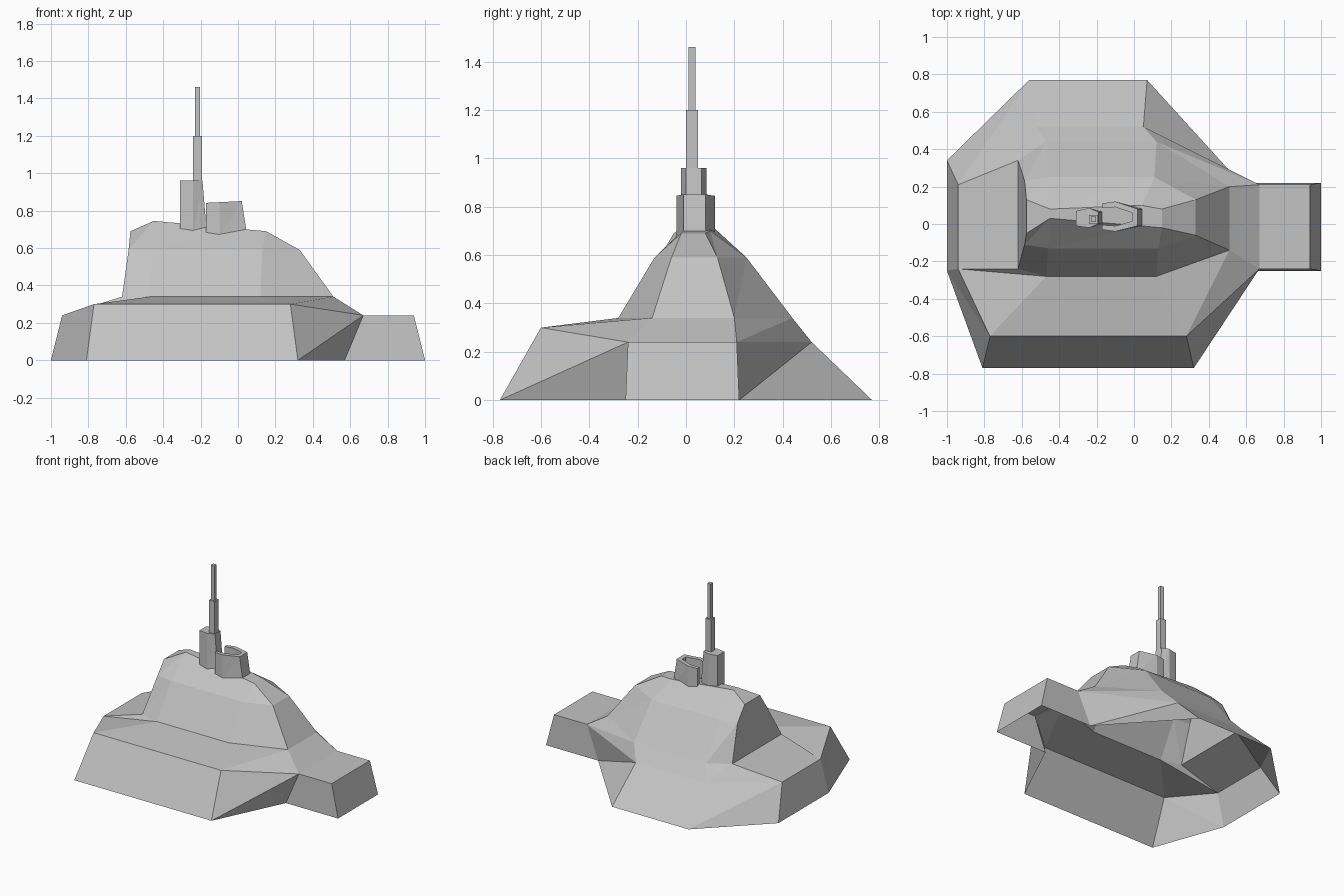
import bpy, bmesh

cube = bpy.data.objects.get("Cube")
if cube:
    bpy.data.objects.remove(cube)

stone = bpy.data.materials.new("plain grey")
stone.use_nodes = True
stone.diffuse_color = (0.55, 0.55, 0.55, 1)
stone.node_tree.nodes["Principled BSDF"].inputs["Base Color"].default_value = (0.55, 0.55, 0.55, 1)


def finish(bm, name):
    """Turn a bmesh into a flat-shaded, coloured object."""
    bmesh.ops.remove_doubles(bm, verts=bm.verts, dist=0.0005)
    bmesh.ops.recalc_face_normals(bm, faces=bm.faces)
    mesh = bpy.data.meshes.new(name)
    bm.to_mesh(mesh)
    bm.free()
    mesh.materials.append(stone)
    obj = bpy.data.objects.new(name, mesh)
    bpy.context.collection.objects.link(obj)
    return obj


def ring(bm, points, z=None):
    return [bm.verts.new(p if z is None else (*p, z)) for p in points]


def bridge(bm, low, high, skip=(), flip=()):
    """Join two matching rings; flip picks the other diagonal."""
    n = len(low)
    for i in range(n):
        if i in skip:
            continue
        a, b, c, d = low[i], low[(i + 1) % n], high[(i + 1) % n], high[i]
        tris = ((a, b, d), (b, c, d)) if i in flip else ((a, b, c), (a, c, d))
        for t in tris:
            bm.faces.new(t)


def prism(name, low, high, z0, z1):
    bm = bmesh.new()
    a, b = ring(bm, low, z0), ring(bm, high, z1)
    bridge(bm, a, b)
    bm.faces.new(b)
    bm.faces.new(a[::-1])
    return finish(bm, name)


def box_outline(x0, x1, y0, y1):
    return [(x0, y0), (x1, y0), (x1, y1), (x0, y1)]


# Hill: stacked eight-sided rings, each starting at the front of the -x end
bm = bmesh.new()
foot = ring(bm, [(-1, -.25), (-.81, -.77), (.32, -.77), (.57, -.25),
                 (.57, .22), (.07, .77), (-.56, .77), (-1, .34)], 0)
shelf = ring(bm, [(-.94, -.24, .24), (-.77, -.6, .3), (.28, -.6, .3), (.67, -.24, .24),
                  (.67, .21, .24), (.05, .52, .24), (-.52, .52, .24), (-.94, .21, .24)])
slope = ring(bm, [(-.62, -.24), (-.47, -.28), (.12, -.28), (.51, -.14),
                  (.51, .2), (.12, .44), (-.47, .44), (-.62, .34)], .34)
shoulder = ring(bm, [(-.585, -.11), (-.46, -.13), (.13, -.13), (.33, -.06),
                     (.33, .13), (.11, .25), (-.46, .25), (-.585, .23)], .59)
crest = ring(bm, [(-.575, -.05, .69), (-.45, .03, .745), (.04, -.01, .7), (.15, -.02, .69),
                  (.15, .08, .69), (.04, .1, .7), (-.45, .08, .745), (-.575, .13, .69)])
bridge(bm, foot, shelf, skip=(3,))
bridge(bm, shelf, slope)
bridge(bm, slope, shoulder)
bridge(bm, shoulder, crest)
for i in range(3):
    bm.faces.new((crest[i], crest[i + 1], crest[6 - i], crest[7 - i]))
finish(bm, "hill")

# Arm: open-bottomed spur on the +x end
bm = bmesh.new()
low = ring(bm, box_outline(.57, 1, -.25, .22), 0)
high = ring(bm, box_outline(.67, .94, -.24, .21), .24)
bridge(bm, low, high, skip=(3,))
bm.faces.new(high)
finish(bm, "arm")

# Low tower: a curved wall, open toward the tall tower
outer = [(-.17, -.03), (-.1, -.04), (.05, -.01), (.05, .08), (-.1, .12), (-.17, .11)]
inner = [(-.17, .085), (-.1, .09), (.01, .06), (.01, .015), (-.1, -.01), (-.17, -.005)]
outer_top = [(x - .03 if x > 0 else x, y) for x, y in outer]
inner_top = [(x - .02 if x > 0 else x, y) for x, y in inner]
bm = bmesh.new()
low = ring(bm, outer + inner, .66)
high = ring(bm, [(x, y, .85 + x * .05) for x, y in outer_top + inner_top])
bridge(bm, low, high)
for i in range(5):
    bm.faces.new((high[i], high[i + 1], high[10 - i], high[11 - i]))
finish(bm, "low_tower")

# Tall tower and stepped mast
base = [(-.31, -.01), (-.24, -.02), (-.165, .0), (-.165, .065), (-.24, .085), (-.31, .07)]
top = [(x - .025 if x > -.2 else x, y) for x, y in base]
prism("tall_tower", base, top, .66, .96)
for name, half, z0, z1 in (("mast_lower", .024, .9, 1.2), ("mast_upper", .014, 1.2, 1.46)):
    square = box_outline(-.217 - half, -.217 + half, .025 - half, .025 + half)
    prism(name, square, square, z0, z1)
